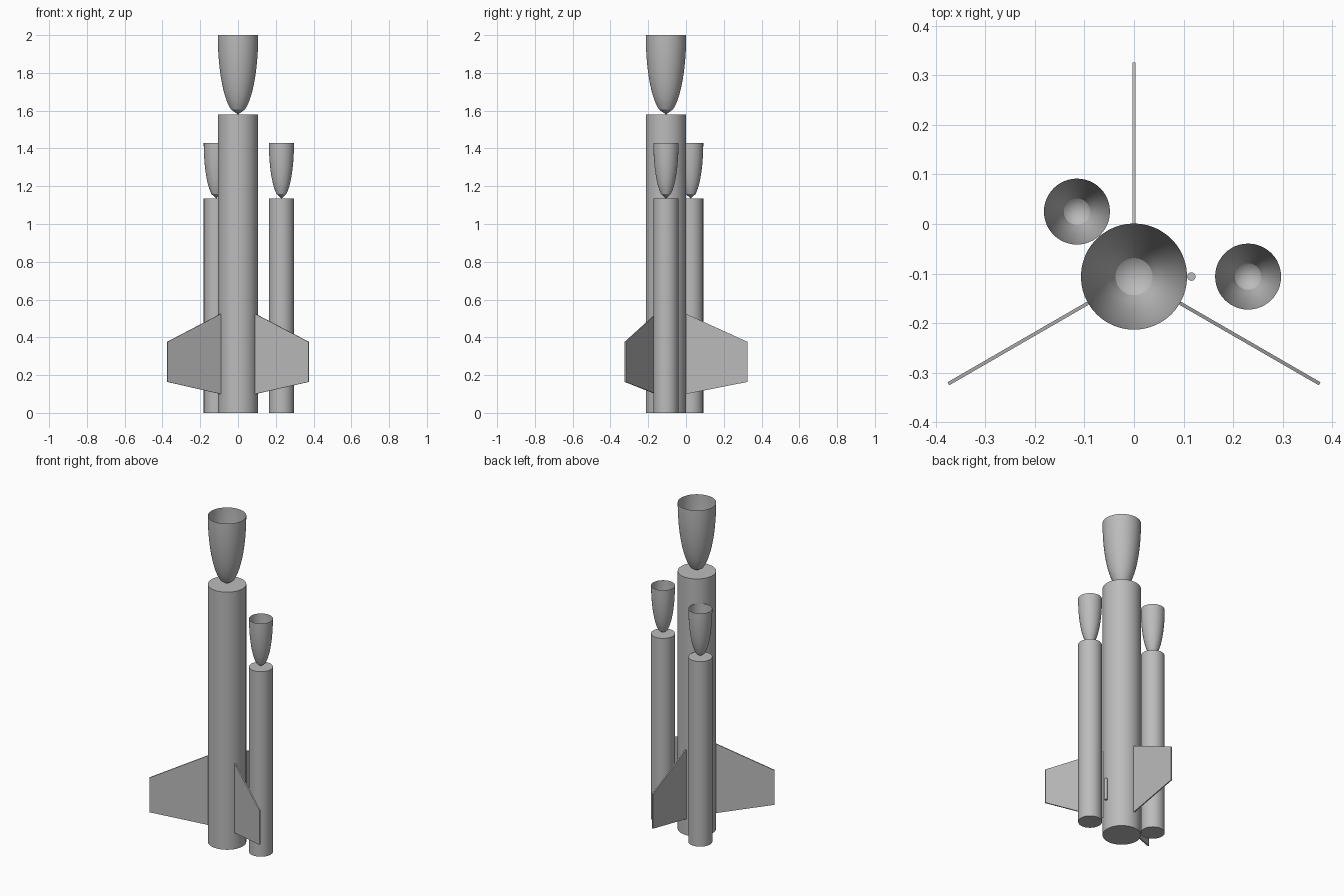
import bpy, bmesh, math
from mathutils import Matrix, Vector

cube = bpy.data.objects.get("Cube")
if cube:
    bpy.data.objects.remove(cube)

grey = bpy.data.materials.new("plain grey")
grey.use_nodes = True
colour = (0.5, 0.5, 0.5, 1)
grey.diffuse_color = colour
grey.node_tree.nodes["Principled BSDF"].inputs["Base Color"].default_value = colour

CORE = Vector((0, -0.106, 0))
CORE_R = 0.107


def finish(name, bm, location, angle=None):
    bmesh.ops.recalc_face_normals(bm, faces=bm.faces)
    mesh = bpy.data.meshes.new(name)
    bm.to_mesh(mesh)
    bm.free()
    mesh.materials.append(grey)
    obj = bpy.data.objects.new(name, mesh)
    bpy.context.collection.objects.link(obj)
    obj.location = location
    if angle:
        bpy.ops.object.select_all(action='DESELECT')
        obj.select_set(True)
        bpy.context.view_layer.objects.active = obj
        bpy.ops.object.shade_smooth_by_angle(angle=math.radians(angle))
    return obj


def tube(name, centre, radius, bottom, top, sides=48):
    bm = bmesh.new()
    bmesh.ops.create_cone(bm, cap_ends=True, segments=sides, radius1=radius, radius2=radius,
                          depth=top - bottom,
                          matrix=Matrix.Translation((0, 0, (top + bottom) / 2)))
    finish(name, bm, centre, 30)


def cup(name, centre, radius, bottom, top, steps, sides=48):
    """Upturned elliptical nose, pointed below and open above."""
    bm = bmesh.new()
    profile = []
    for i in range(steps + 1):
        t = i / steps
        r = radius * math.sqrt(1 - (1 - t) ** 2)
        profile.append(bm.verts.new((r, 0, bottom + t * (top - bottom))))
    edges = [bm.edges.new(pair) for pair in zip(profile, profile[1:])]
    bmesh.ops.spin(bm, geom=profile + edges, cent=(0, 0, 0), axis=(0, 0, 1),
                   angle=math.tau, steps=sides)
    bmesh.ops.remove_doubles(bm, verts=bm.verts, dist=0.0001)
    finish(name, bm, centre, 24)


# Core rocket and its two boosters
tube("core_body", CORE, CORE_R, 0, 1.58)
cup("core_nose", CORE, CORE_R, 1.58, 2.0, 16)
for side, centre in (("left", (0.23, -0.106, 0)), ("right", (-0.115, 0.025, 0))):
    tube(side + "_booster_body", centre, 0.0665, 0, 1.135)
    cup(side + "_booster_nose", centre, 0.0665, 1.135, 1.43, 12)

# Launch lug on the core's side
tube("launch_lug", CORE + Vector((0.1155, 0, 0)), 0.0085, 0.185, 0.32, 16)

# Three swept fins around the core
outline = [(CORE_R, 0.1), (0.432, 0.164), (0.432, 0.376), (CORE_R, 0.524)]
for name, degrees in (("back_fin", 90), ("right_fin", 210), ("left_fin", 330)):
    bm = bmesh.new()
    face = bm.faces.new([bm.verts.new((r, -0.0035, z)) for r, z in outline])
    extruded = bmesh.ops.extrude_face_region(bm, geom=[face])["geom"]
    moved = [v for v in extruded if isinstance(v, bmesh.types.BMVert)]
    bmesh.ops.translate(bm, verts=moved, vec=(0, 0.007, 0))
    fin = finish(name, bm, CORE)
    fin.rotation_euler.z = math.radians(degrees)
